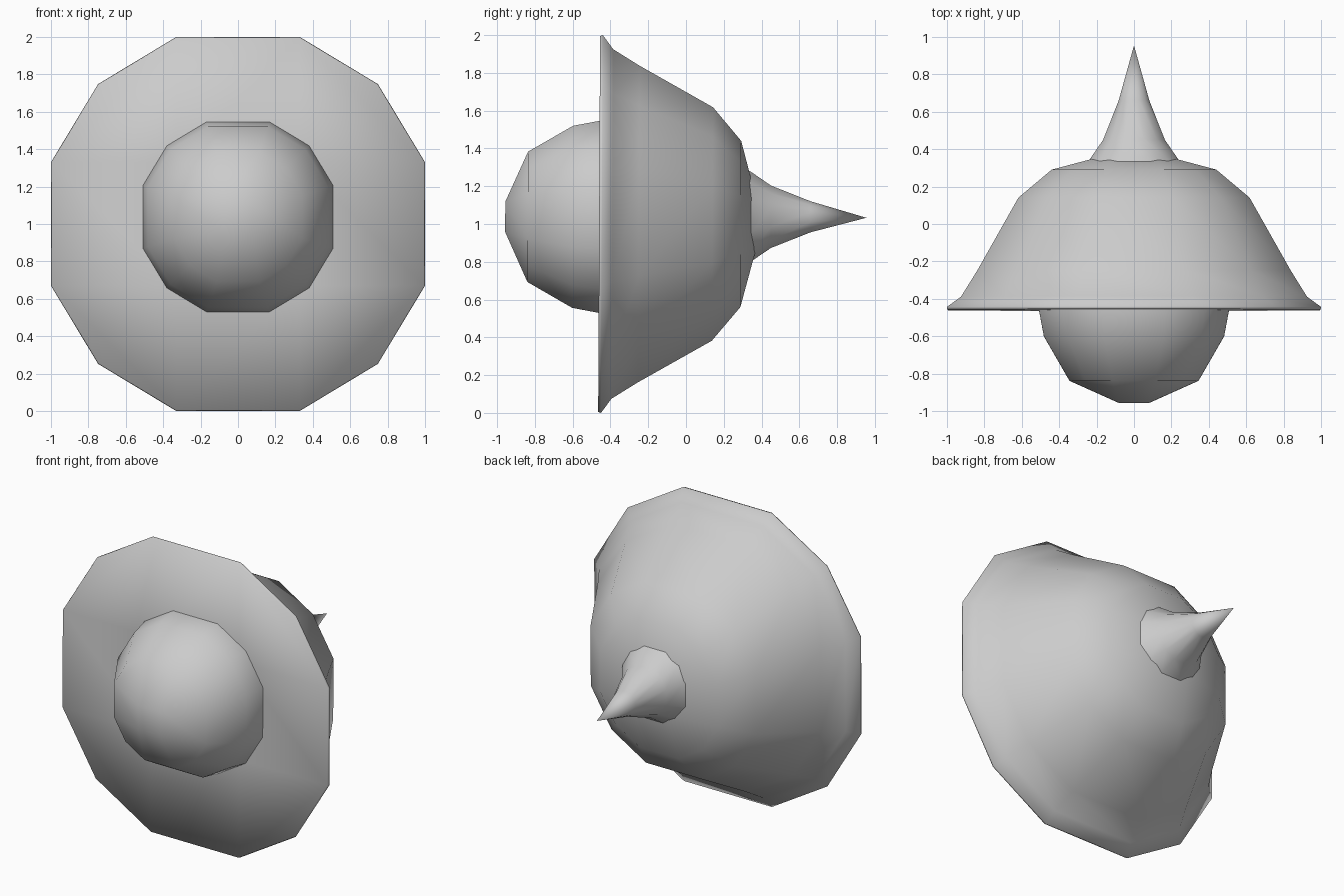
import bpy, bmesh

if "Cube" in bpy.data.objects:
    bpy.data.objects.remove(bpy.data.objects["Cube"])

# Twelve-sided cross-section: a rounded square with three segments per side
A, C = 0.33, 0.748
QUARTER = [(1, -A), (1, A), (C, C)]
RING = []
for k in range(4):
    for x, z in QUARTER:
        for _ in range(k):
            x, z = -z, x
        RING.append((x, z))


def loft(name, profile, centre_z, front=None, back=None, tip=None):
    """Loft rings of (radius, y); close ends with a 3x3 grid cap or a tip."""
    bm = bmesh.new()

    def vert(x, y, z):
        # very slight backward lean of the whole model
        return bm.verts.new((x, y + 0.005 * z, centre_z + z))

    rings = [[vert(x * r, y, z * r) for x, z in RING] for r, y in profile]
    for a, b in zip(rings, rings[1:]):
        for i in range(12):
            j = (i + 1) % 12
            bm.faces.new((a[i], a[j], b[j], b[i]))

    def grid_cap(ring, half, y):
        q = [vert(sx * half, y, sz * half)
             for sx, sz in ((1, 1), (-1, 1), (-1, -1), (1, -1))]
        bm.faces.new(q)
        for k in range(4):
            b = 3 * k
            bm.faces.new((ring[b + 1], ring[b + 2], ring[(b + 3) % 12], q[k]))
            bm.faces.new((ring[b], ring[b + 1], q[k], q[k - 1]))

    if front:
        grid_cap(rings[0], *front)
    if back:
        grid_cap(rings[-1], *back)
    if tip is not None:
        t = vert(0, tip, -0.005)
        for i in range(12):
            bm.faces.new((rings[-1][i], rings[-1][(i + 1) % 12], t))

    bmesh.ops.recalc_face_normals(bm, faces=bm.faces)
    for f in bm.faces:
        f.smooth = True
    mesh = bpy.data.meshes.new(name)
    bm.to_mesh(mesh)
    bm.free()
    obj = bpy.data.objects.new(name, mesh)
    bpy.context.collection.objects.link(obj)
    return obj


# Bell-shaped shell with a flat front and a thin flared rim
loft("bell_shell",
     [(0.995, -0.46), (1.0, -0.445), (0.925, -0.39), (0.838, -0.25),
      (0.618, 0.14), (0.44, 0.29)],
     1.0, front=(0.33, -0.46), back=(0.12, 0.375))

# Round core bulging from the front and tapering to a spike at the back
loft("core_and_spike",
     [(0.345, -0.838), (0.482, -0.6), (0.512, -0.44), (0.47, -0.1),
      (0.33, 0.2), (0.23, 0.355), (0.165, 0.45), (0.082, 0.66)],
     1.038, front=(0.08, -0.957), tip=0.955)
